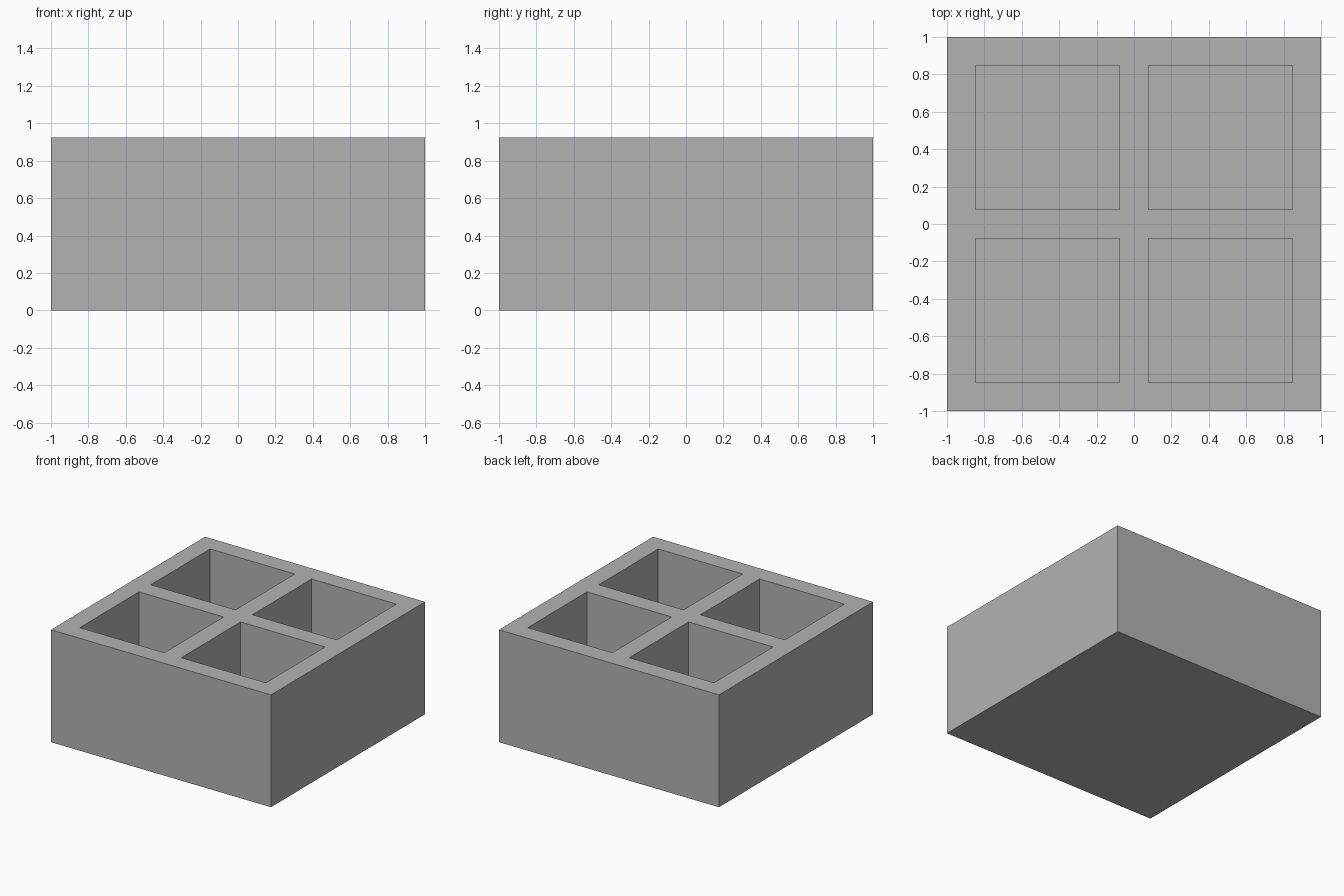
import bpy, bmesh

if "Cube" in bpy.data.objects:
    bpy.data.objects.remove(bpy.data.objects["Cube"])

# One unit is the wall thickness: 13 units across, 6 units high
U = 2 / 13
HEIGHT = 6 * U
POCKET = 5 * U
FLOOR = U

grey = bpy.data.materials.new("plain grey")
grey.diffuse_color = (0.45, 0.45, 0.45, 1)
grey.use_nodes = True
grey.node_tree.nodes["Principled BSDF"].inputs["Base Color"].default_value = grey.diffuse_color

# Top grid lines: outer wall, pocket, divider, pocket, outer wall
lines = [-1, -1 + U, -U / 2, U / 2, 1 - U, 1]

bm = bmesh.new()


def quad(*points):
    bm.faces.new([bm.verts.new(p) for p in points])


# Outer walls and underside
corners = [(-1, -1), (1, -1), (1, 1), (-1, 1)]
for (ax, ay), (bx, by) in zip(corners, corners[1:] + corners[:1]):
    quad((ax, ay, 0), (bx, by, 0), (bx, by, HEIGHT), (ax, ay, HEIGHT))
quad(*[(x, y, 0) for x, y in reversed(corners)])

# Rim and dividers, leaving the four pocket openings
pockets = []
for i in range(5):
    for j in range(5):
        x0, x1, y0, y1 = lines[i], lines[i + 1], lines[j], lines[j + 1]
        cell = [(x0, y0), (x1, y0), (x1, y1), (x0, y1)]
        if i % 2 and j % 2:
            pockets.append(cell)
        else:
            quad(*[(x, y, HEIGHT) for x, y in cell])

# Pocket walls and floors
for cell in pockets:
    quad(*[(x, y, FLOOR) for x, y in cell])
    for (ax, ay), (bx, by) in zip(cell, cell[1:] + cell[:1]):
        quad((bx, by, FLOOR), (ax, ay, FLOOR), (ax, ay, HEIGHT), (bx, by, HEIGHT))

# Weld the faces and merge the flat top into one surface
bmesh.ops.remove_doubles(bm, verts=bm.verts[:], dist=1e-4)
bmesh.ops.recalc_face_normals(bm, faces=bm.faces[:])

mesh = bpy.data.meshes.new("divided_box")
bm.to_mesh(mesh)
bm.free()
mesh.materials.append(grey)
box = bpy.data.objects.new("divided_box", mesh)
bpy.context.collection.objects.link(box)
